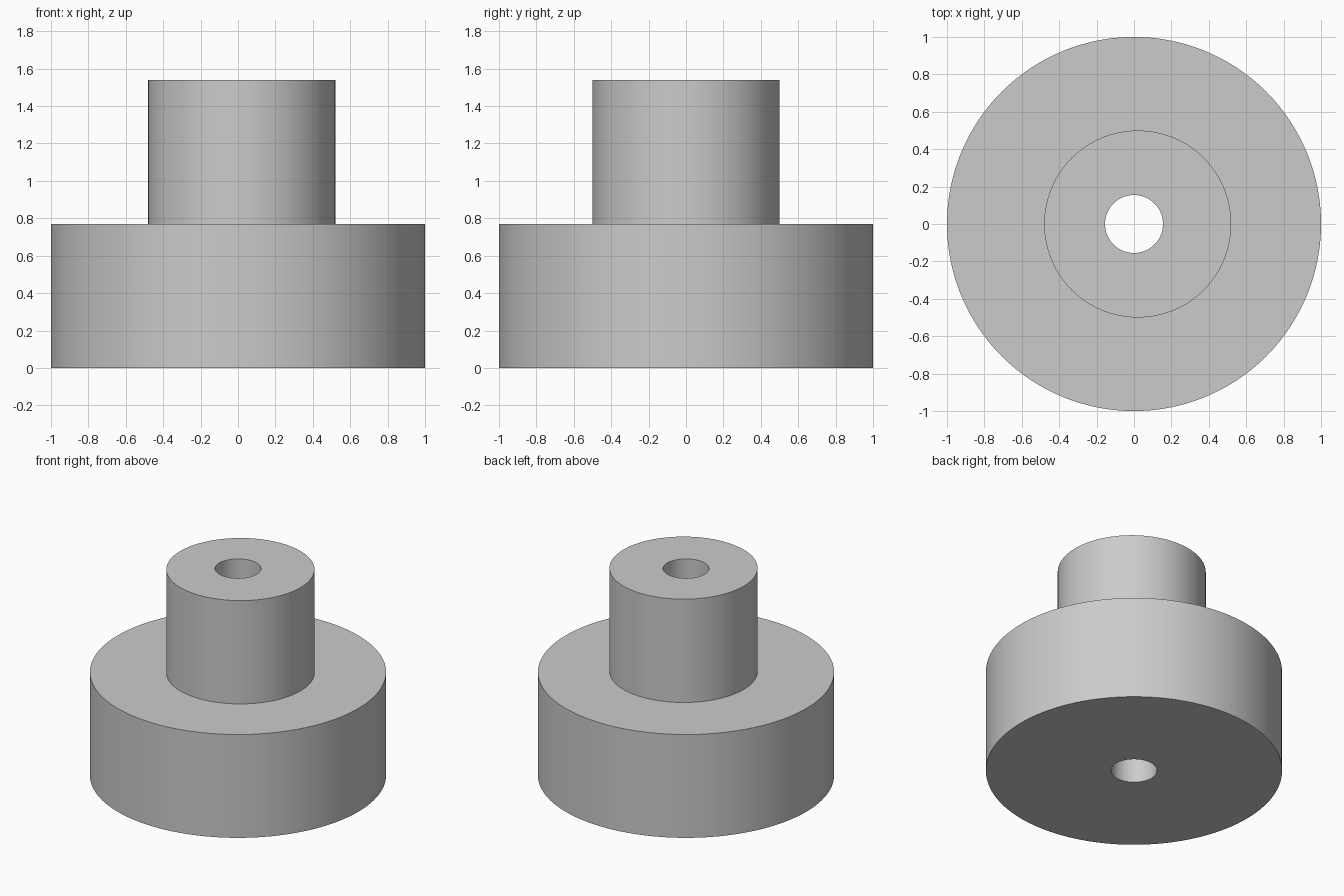
import bpy
import bmesh
from math import cos, sin, pi, radians

cube = bpy.data.objects.get("Cube")
if cube:
    bpy.data.objects.remove(cube, do_unlink=True)

SEGMENTS = 128
BASE_RADIUS, BASE_TOP = 1.0, 0.77
BOSS_RADIUS, BOSS_TOP, BOSS_OFFSET = 0.5, 1.54, 0.02
BORE_RADIUS = 0.155

grey = bpy.data.materials.new("plain grey")
grey.use_nodes = True
colour = (0.6, 0.6, 0.6, 1)
grey.diffuse_color = colour
grey.node_tree.nodes["Principled BSDF"].inputs["Base Color"].default_value = colour


def ring(bm, radius, z, x=0):
    angles = [2 * pi * i / SEGMENTS for i in range(SEGMENTS)]
    return [bm.verts.new((x + radius * cos(a), radius * sin(a), z)) for a in angles]


def bridge(bm, a, b):
    for i in range(SEGMENTS):
        j = (i + 1) % SEGMENTS
        bm.faces.new((a[i], a[j], b[j], b[i]))


# Stepped hub: wide base, slightly offset boss, through bore
bm = bmesh.new()
rings = [
    ring(bm, BORE_RADIUS, 0),
    ring(bm, BASE_RADIUS, 0),
    ring(bm, BASE_RADIUS, BASE_TOP),
    ring(bm, BOSS_RADIUS, BASE_TOP, BOSS_OFFSET),
    ring(bm, BOSS_RADIUS, BOSS_TOP, BOSS_OFFSET),
    ring(bm, BORE_RADIUS, BOSS_TOP),
]
for lower, upper in zip(rings, rings[1:] + rings[:1]):
    bridge(bm, lower, upper)
bmesh.ops.recalc_face_normals(bm, faces=bm.faces)

mesh = bpy.data.meshes.new("stepped_hub")
bm.to_mesh(mesh)
bm.free()
mesh.materials.append(grey)
hub = bpy.data.objects.new("stepped_hub", mesh)
bpy.context.collection.objects.link(hub)

# Smooth walls with crisp rims
bpy.ops.object.select_all(action="DESELECT")
hub.select_set(True)
bpy.context.view_layer.objects.active = hub
bpy.ops.object.shade_smooth_by_angle(angle=radians(30))
